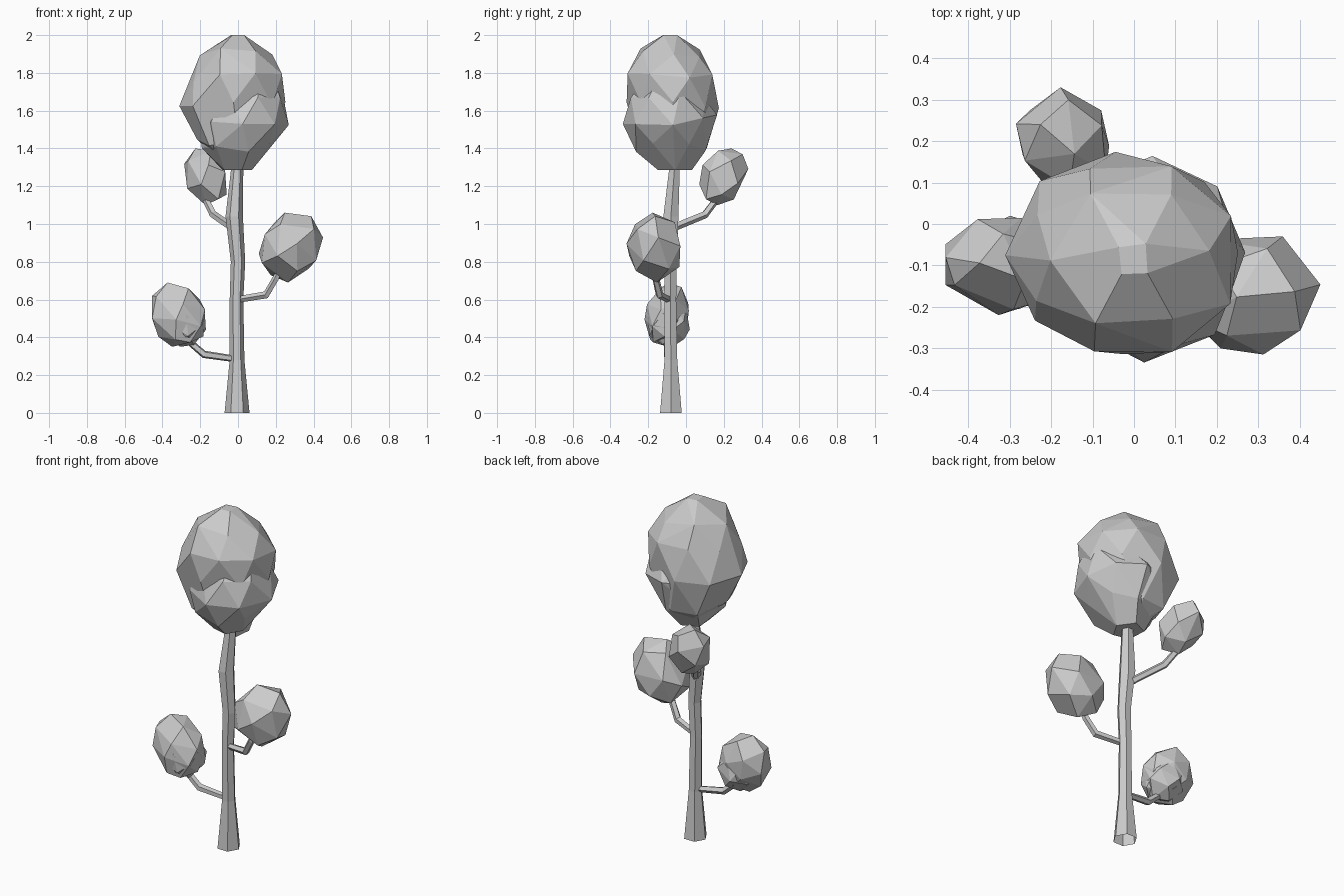
import bpy, bmesh, math, random
from mathutils import Vector

if "Cube" in bpy.data.objects:
    bpy.data.objects.remove(bpy.data.objects["Cube"])

grey = bpy.data.materials.new("plain grey")
grey.use_nodes = True
colour = (0.6, 0.6, 0.6, 1)
grey.diffuse_color = colour
grey.node_tree.nodes["Principled BSDF"].inputs["Base Color"].default_value = colour


def finish(bm, name):
    bmesh.ops.recalc_face_normals(bm, faces=bm.faces[:])
    mesh = bpy.data.meshes.new(name)
    bm.to_mesh(mesh)
    bm.free()
    mesh.materials.append(grey)
    obj = bpy.data.objects.new(name, mesh)
    bpy.context.collection.objects.link(obj)
    return obj


def limb(name, path, radii, sides, upright=False):
    """Open faceted tube through the path; upright keeps every ring level."""
    bm = bmesh.new()
    pts = [Vector(p) for p in path]
    rings = []
    for i, (p, r) in enumerate(zip(pts, radii)):
        along = pts[min(i + 1, len(pts) - 1)] - pts[max(i - 1, 0)]
        if upright:
            u, v = Vector((1, 0, 0)), Vector((0, 1, 0))
        else:
            u = along.cross(Vector((0, 0, 1))).normalized()
            v = u.cross(along).normalized()
        ring = []
        for k in range(sides):
            a = math.tau * k / sides
            ring.append(bm.verts.new(p + r * (u * math.cos(a) + v * math.sin(a))))
        rings.append(ring)
    for lo, hi in zip(rings, rings[1:]):
        for k in range(sides):
            n = (k + 1) % sides
            bm.faces.new((lo[k], lo[n], hi[n], hi[k]))
    return finish(bm, name)


def hull(name, pts):
    """Convex faceted solid with nearly flat triangles merged."""
    bm = bmesh.new()
    for p in pts:
        bm.verts.new(p)
    bmesh.ops.convex_hull(bm, input=bm.verts[:])
    bmesh.ops.dissolve_limit(bm, angle_limit=math.radians(9),
                             verts=bm.verts[:], edges=bm.edges[:])
    return finish(bm, name)


def crown(name, levels, seed):
    """Faceted clump from staggered oval levels: height, centre x, y, radius x, y, points."""
    rng = random.Random(seed)
    pts = []
    for i, (z, cx, cy, rx, ry, count) in enumerate(levels):
        for k in range(count):
            a = math.tau * (k + i / 2 + rng.uniform(-0.1, 0.1)) / count
            pts.append(Vector((cx + 1.04 * rx * math.cos(a), cy + 1.04 * ry * math.sin(a), z)))
    # Uneven heights, except on the end levels
    for p in pts:
        if levels[0][0] < p.z < levels[-1][0]:
            p.z += rng.uniform(-0.03, 0.03)
    return hull(name, pts)


def clump(name, low, high, count, seed, axis=(0, 0, 1), stretch=1.2):
    """Faceted clump, stretched along axis and fitted between two corners."""
    rng = random.Random(seed)
    turn = Vector((0, 0, 1)).rotation_difference(Vector(axis))
    pts = []
    for i in range(count):
        z = 1 - 2 * (i + 0.5) / count
        a = i * math.pi * (3 - math.sqrt(5)) + seed
        r = math.sqrt(1 - z * z)
        p = Vector((r * math.cos(a), r * math.sin(a), z))
        p += Vector([rng.uniform(-0.13, 0.13) for _ in range(3)])
        p.normalize()
        pts.append(turn @ Vector((p.x, p.y, p.z * stretch)))
    for k in range(3):
        least, most = min(p[k] for p in pts), max(p[k] for p in pts)
        for p in pts:
            p[k] = low[k] + (p[k] - least) / (most - least) * (high[k] - low[k])
    return hull(name, pts)


# Trunk with a flared foot and a gentle bend
limb("trunk",
     [(-0.005, -0.08, 0), (-0.005, -0.08, 0.28), (-0.008, -0.083, 0.6), (0, -0.082, 0.8),
      (-0.02, -0.08, 1.04), (-0.005, -0.062, 1.28), (0, -0.062, 1.4)],
     [0.066, 0.039, 0.036, 0.038, 0.046, 0.033, 0.03], 6, upright=True)

# Side branches
limb("right_low_branch",
     [(-0.01, -0.08, 0.285), (-0.18, -0.1, 0.31), (-0.25, -0.1, 0.37), (-0.28, -0.1, 0.42)],
     [0.018, 0.021, 0.019, 0.014], 5)
limb("left_middle_branch",
     [(0, -0.09, 0.6), (0.15, -0.14, 0.625), (0.2, -0.16, 0.71), (0.23, -0.17, 0.78)],
     [0.018, 0.021, 0.019, 0.014], 5)
limb("back_high_branch",
     [(-0.03, -0.07, 0.98), (-0.13, 0.1, 1.05), (-0.17, 0.16, 1.13), (-0.18, 0.19, 1.2)],
     [0.021, 0.021, 0.019, 0.014], 5)

# Crown: a tall egg with a broad clump pushed through its lower left front
crown("crown_upper",
      [(1.3, -0.01, -0.06, 0.05, 0.05, 4), (1.42, -0.03, -0.07, 0.18, 0.18, 7),
       (1.62, -0.03, -0.07, 0.27, 0.235, 8), (1.77, 0, -0.085, 0.25, 0.23, 8),
       (1.91, -0.01, -0.08, 0.185, 0.17, 6), (2.0, 0, -0.085, 0.045, 0.045, 4)], 3)
crown("crown_lower",
      [(1.285, -0.01, -0.06, 0.08, 0.09, 5), (1.4, 0, -0.08, 0.185, 0.185, 7),
       (1.55, 0.035, -0.085, 0.225, 0.24, 8), (1.68, 0.06, -0.1, 0.18, 0.19, 7),
       (1.77, 0.11, -0.14, 0.08, 0.08, 4)], 5)

# Foliage at the branch ends
clump("left_clump", (0.11, -0.315, 0.69), (0.45, -0.03, 1.06), 20, 7, (0.45, -0.1, 1))
clump("right_clump", (-0.455, -0.22, 0.35), (-0.175, 0.015, 0.69), 22, 11, (-0.3, 0.25, 1), 1.3)
clump("right_clump_lower", (-0.4, -0.205, 0.35), (-0.17, 0.02, 0.6), 20, 13)
clump("back_clump", (-0.285, 0.07, 1.1), (-0.06, 0.33, 1.4), 17, 17, (-0.35, 0.5, 1), 1.35)
